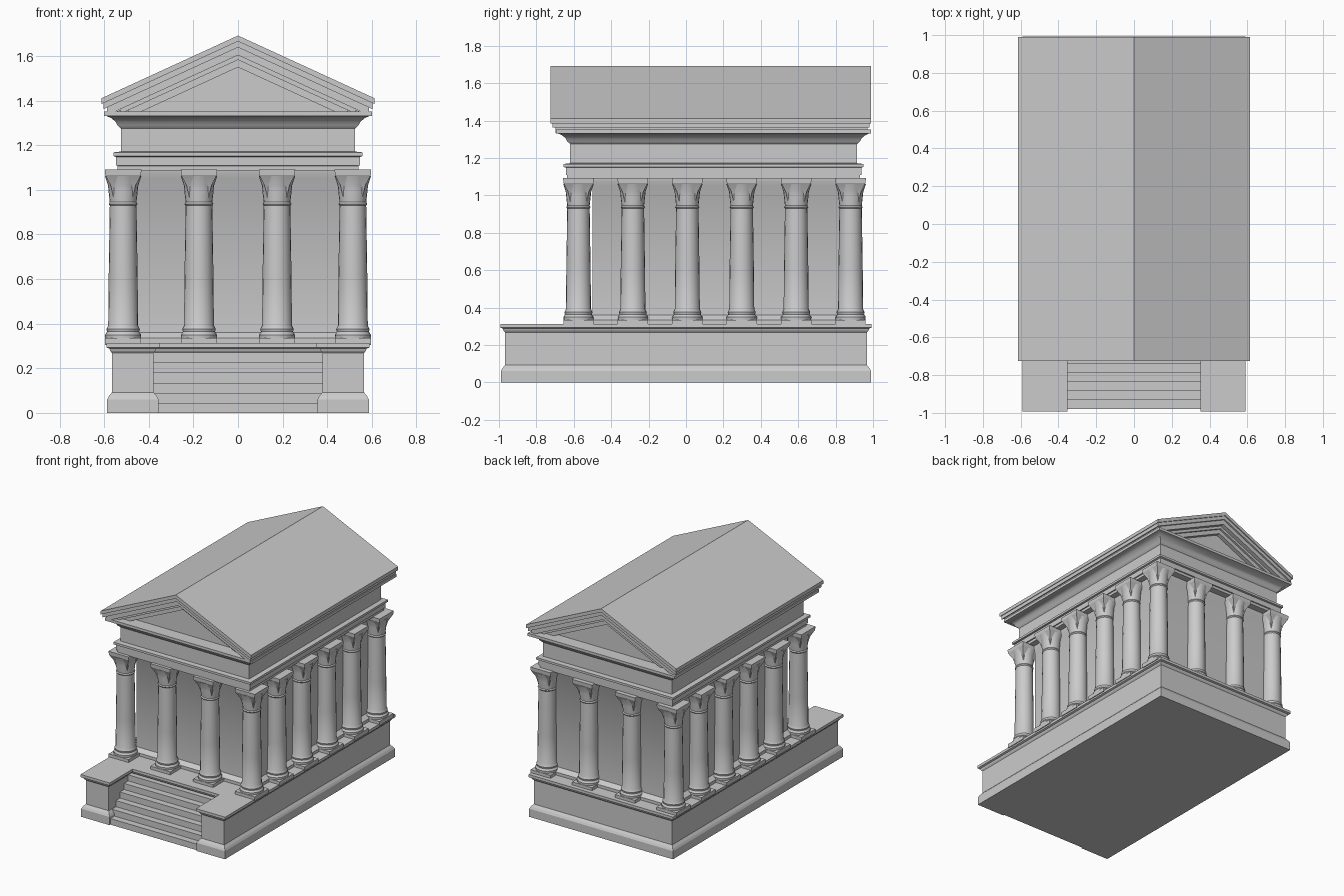
import bpy, bmesh, math

if "Cube" in bpy.data.objects:
    bpy.data.objects.remove(bpy.data.objects["Cube"])


def finish(name, bm, smooth=False):
    bmesh.ops.recalc_face_normals(bm, faces=bm.faces)
    me = bpy.data.meshes.new(name)
    bm.to_mesh(me)
    bm.free()
    ob = bpy.data.objects.new(name, me)
    bpy.context.collection.objects.link(ob)
    if smooth:
        bpy.ops.object.select_all(action='DESELECT')
        ob.select_set(True)
        bpy.context.view_layer.objects.active = ob
        bpy.ops.object.shade_smooth_by_angle(angle=math.radians(35))
    return ob


def skin(bm, rings):
    """Bridge equal rings of points and cap both ends."""
    vs = [[bm.verts.new(p) for p in r] for r in rings]
    n = len(vs[0])
    for a, b in zip(vs, vs[1:]):
        for i in range(n):
            j = (i + 1) % n
            bm.faces.new((a[i], a[j], b[j], b[i]))
    bm.faces.new(vs[0][::-1])
    bm.faces.new(vs[-1])


def moulded_block(name, x0, x1, y0, y1, profile, smooth=False):
    """Rectangle swept up a moulding profile of (outward offset, z)."""
    bm = bmesh.new()
    skin(bm, [[(x0 - o, y0 - o, z), (x1 + o, y0 - o, z),
               (x1 + o, y1 + o, z), (x0 - o, y1 + o, z)] for o, z in profile])
    return finish(name, bm, smooth)


def box(name, x0, x1, y0, y1, z0, z1):
    return moulded_block(name, x0, x1, y0, y1, [(0, z0), (0, z1)])


def prism(name, pts, y0, y1):
    bm = bmesh.new()
    skin(bm, [[(x, y, z) for x, z in pts] for y in (y0, y1)])
    return finish(name, bm)


# Podium with the two stair flanks, all sharing one moulding
podium = [(.022, 0), (.022, .06), (.014, .075), (0, .092), (0, .268),
          (.008, .278), (.012, .288), (.025, .293), (.025, .313)]
moulded_block("podium", -.565, .565, -.70, .968, podium)
for side, x0, x1 in (("left", -.565, -.378), ("right", .378, .565)):
    moulded_block("stair_flank_" + side, x0, x1, -.968, -.60, podium)

# Front stairs
for i in range(6):
    box(f"step_{i + 1}", -.378, .378, -.98 + i * .048, -.69, 0, .045 * (i + 1))

# Inner chamber, the columns half sunk into its walls
moulded_block("cella", -.48, .48, -.50, .865,
              [(.03, .30), (.03, .335), (.0, .36), (0, 1.05), (.015, 1.075), (.015, 1.10)], True)


# Column: square plinth, rounded base, tapering shaft, flared capital, abacus
def column(name, x, y):
    bm = bmesh.new()

    def square(r, z):
        return [(x + a * r, y + b * r, z) for a, b in ((-1, -1), (1, -1), (1, 1), (-1, 1))]

    skin(bm, [square(.081, .305), square(.081, .335)])
    prof = [(.080, .335), (.081, .350), (.072, .364), (.075, .376), (.067, .392),
            (.065, .60), (.060, .93), (.065, .937), (.060, .945),
            (.066, 1.0), (.068, 1.02), (.082, 1.062)]
    n = 20
    skin(bm, [[(x + r * math.cos(2 * math.pi * i / n),
                y + r * math.sin(2 * math.pi * i / n), z) for i in range(n)]
              for r, z in prof])
    # corner flare of the capital
    skin(bm, [square(.040, .95), square(.056, 1.02), square(.080, 1.066)])
    skin(bm, [square(.080, 1.066), square(.082, 1.092)])
    return finish(name, bm, True)


xs = [-.515, -.175, .175, .515]
ys = [-.575 + .291 * i for i in range(6)]
for r, y in enumerate(ys):
    for c, x in enumerate(xs):
        if r in (0, 5) or c in (0, 3):
            column(f"column_{r + 1}_{c + 1}", x, y)

# Entablature: architrave, frieze, flared cornice
moulded_block("entablature", -.525, .525, -.62, .915,
              [(.015, 1.088), (.015, 1.108), (.022, 1.11), (.022, 1.148),
               (.034, 1.152), (.034, 1.168), (0, 1.172), (0, 1.275),
               (.016, 1.29), (.024, 1.306), (.044, 1.322), (.062, 1.33),
               (.075, 1.332), (.075, 1.352)], True)

# Gable roof and raking cornices as stepped chevrons
slope = .28 / .61


def chevron(name, apex, half, thick, y0, y1):
    eave = apex - slope * half
    prism(name, [(-half, eave), (0, apex), (half, eave), (half, eave - thick),
                 (0, apex - thick), (-half, eave - thick)], y0, y1)


chevron("roof", 1.692, .613, .026, -.725, .99)
chevron("raking_cornice_upper", 1.667, .604, .028, -.715, .982)
chevron("raking_cornice_middle", 1.640, .588, .036, -.698, .97)
chevron("raking_cornice_lower", 1.605, .53, .022, -.665, .94)
chevron("raking_cornice_inner", 1.584, .49, .034, -.640, .925)

# Pediment wall, set back inside the raking cornices
prism("tympanum", [(-.56, 1.345), (.56, 1.345), (0, 1.60)], -.60, .895)
